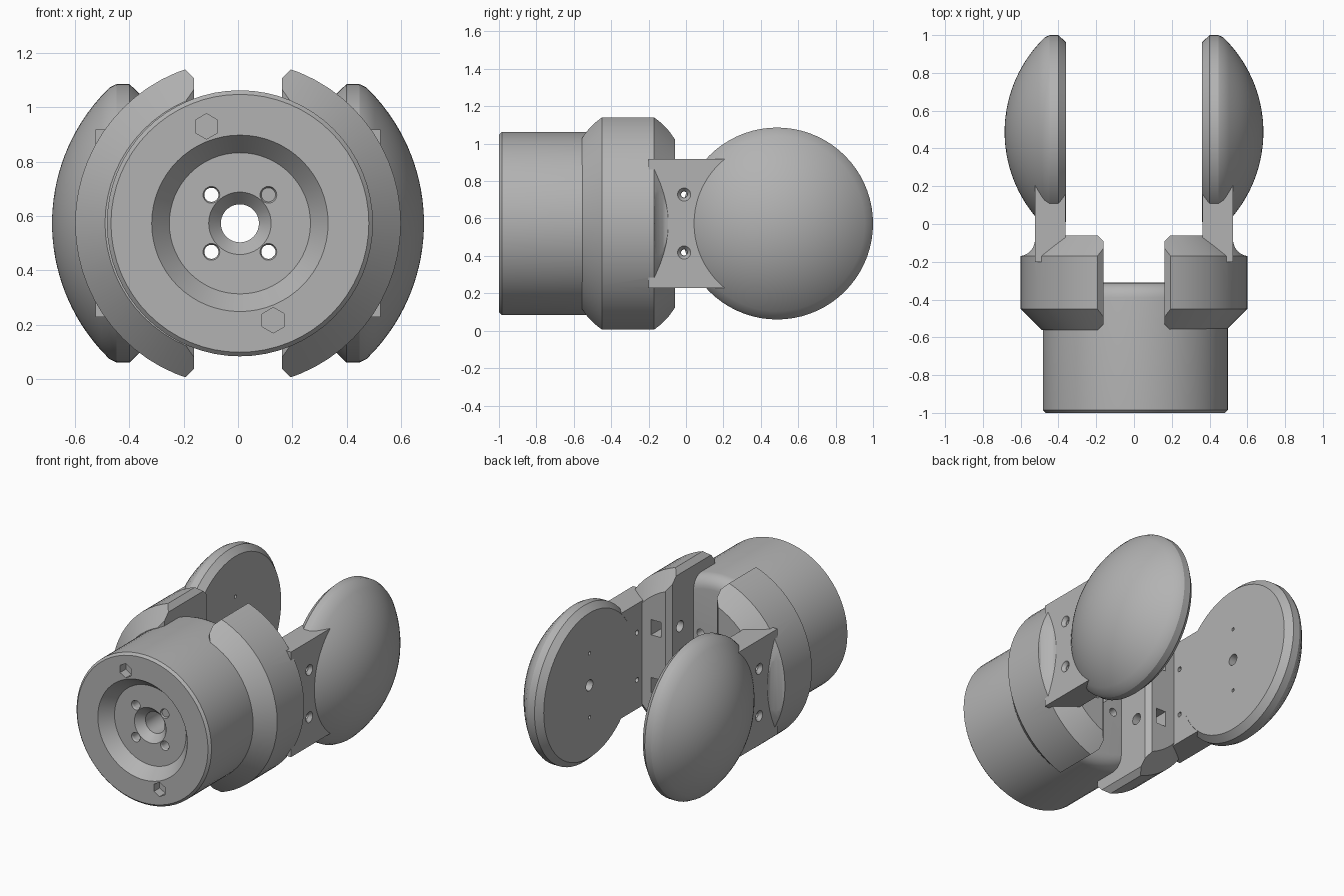
import bpy, bmesh
from math import pi, cos, sin, radians
from mathutils import Matrix, Vector

if "Cube" in bpy.data.objects:
    bpy.data.objects.remove(bpy.data.objects["Cube"])

CZ = 0.573      # height of the main axis
DISC_Y = 0.487  # centre of the gripping discs
TURN = {"X": Matrix.Rotation(pi / 2, 4, "Y"),
        "Y": Matrix.Rotation(-pi / 2, 4, "X"),
        "Z": Matrix()}

grey = bpy.data.materials.new("plain grey")
grey.use_nodes = True
grey.diffuse_color = (0.45, 0.45, 0.45, 1)
grey.node_tree.nodes["Principled BSDF"].inputs["Base Color"].default_value = (0.45, 0.45, 0.45, 1)


def finish(name, bm):
    bmesh.ops.remove_doubles(bm, verts=bm.verts, dist=1e-5)
    bmesh.ops.recalc_face_normals(bm, faces=bm.faces)
    mesh = bpy.data.meshes.new(name)
    bm.to_mesh(mesh)
    bm.free()
    mesh.materials.append(grey)
    obj = bpy.data.objects.new(name, mesh)
    bpy.context.collection.objects.link(obj)
    return obj


def lathe(name, profile, axis, centre, steps, closed=False):
    """Turn (radius, distance) points round an axis."""
    bm = bmesh.new()
    place = Matrix.Translation(centre) @ TURN[axis]
    rings = []
    for i in range(steps):
        a = 2 * pi * i / steps
        rings.append([bm.verts.new(place @ Vector((r * cos(a), r * sin(a), d))) for r, d in profile])
    count = len(profile)
    for i in range(steps):
        one, two = rings[i], rings[(i + 1) % steps]
        for j in range(count if closed else count - 1):
            k = (j + 1) % count
            bm.faces.new((one[j], one[k], two[k], two[j]))
    bmesh.ops.dissolve_degenerate(bm, dist=1e-6, edges=bm.edges)
    return finish(name, bm)


def rod(axis, centre, r1, r2, length, sides=24):
    bm = bmesh.new()
    bmesh.ops.create_cone(bm, cap_ends=True, segments=sides, radius1=r1, radius2=r2, depth=length,
                          matrix=Matrix.Translation(centre) @ TURN[axis])
    return finish("cutter", bm)


def prism(name, points, low, high, upright=True):
    """Extrude an outline along z, or along y if not upright."""
    bm = bmesh.new()
    put = (lambda a, b, c: (a, b, c)) if upright else (lambda a, b, c: (a, c, b))
    ends = [[bm.verts.new(put(a, b, c)) for a, b in points] for c in (low, high)]
    bm.faces.new(ends[0])
    bm.faces.new(ends[1])
    for i in range(len(points)):
        k = (i + 1) % len(points)
        bm.faces.new((ends[0][i], ends[0][k], ends[1][k], ends[1][i]))
    return finish(name, bm)


def box(name, x, y, z):
    return prism(name, [(x[0], y[0]), (x[1], y[0]), (x[1], y[1]), (x[0], y[1])], *z)


def combine(obj, others, operation):
    for other in others:
        mod = obj.modifiers.new("cut", "BOOLEAN")
        mod.operation, mod.solver, mod.object = operation, "EXACT", other
        graph = bpy.context.evaluated_depsgraph_get()
        mesh = bpy.data.meshes.new_from_object(obj.evaluated_get(graph))
        obj.modifiers.clear()
        obj.data = mesh
        bpy.data.objects.remove(other)


def smooth(obj):
    bpy.ops.object.select_all(action="DESELECT")
    obj.select_set(True)
    bpy.context.view_layer.objects.active = obj
    bpy.ops.object.shade_smooth_by_angle(angle=radians(25))


def mirrored(obj, name):
    bm = bmesh.new()
    bm.from_mesh(obj.data)
    bmesh.ops.scale(bm, vec=(-1, 1, 1), verts=bm.verts)
    smooth(finish(name, bm))


# Main body: turned sleeve with conical recess, rounded rear and central bore
BX = 0.007
rear = [(0.41 + 0.08 * cos(a * pi / 12), -0.39 + 0.08 * sin(a * pi / 12)) for a in range(7)]
body = lathe("main_body", [(0.07, -0.87), (0.115, -0.92), (0.26, -0.92), (0.325, -1), (0.475, -1),
                           (0.49, -0.985)] + rear + [(0.07, -0.31)], "Y", (BX, 0, CZ), 64, True)
holes = []
for sx in (-1, 1):
    # bolt holes and hexagonal sockets
    for sz in (-1, 1):
        spot = (BX + sx * 0.105, -0.6, CZ + sz * 0.105)
        holes.append(rod("Y", spot, 0.026, 0.026, 1))
        holes.append(rod("Y", (spot[0], -0.92, spot[2]), 0.036, 0.026, 0.02))
    holes.append(rod("Y", (BX + sx * 0.123, -0.98, CZ - sx * 0.357), 0.047, 0.047, 0.08, 6))
combine(body, holes, "DIFFERENCE")
smooth(body)

# Jaw: a slice of a chamfered drum
IN = 0.162
jaw = lathe("left_jaw", [(0, -0.56), (0.49, -0.56), (0.6, -0.45), (0.6, -0.17), (0.49, -0.06), (0, -0.06)],
            "Y", (0, 0, CZ), 64)
slab = prism("slab", [(IN, -0.53), (IN + 0.03, -0.56), (1, -0.56), (1, -0.06), (IN + 0.03, -0.06), (IN, -0.09)],
             -1, 2)
wedge = prism("wedge", [(IN, CZ - 0.535), (IN + 0.1, CZ - 0.635), (1, CZ - 0.635),
                        (1, CZ + 0.635), (IN + 0.1, CZ + 0.635), (IN, CZ + 0.535)], -1, 1, False)
combine(jaw, [slab, wedge], "INTERSECT")
# hollow sweep behind the drum, then the arm that carries the disc
combine(jaw, [rod("Z", (0.61, -0.085, CZ), 0.085, 0.085, 0.69, 40)], "DIFFERENCE")
combine(jaw, [box("arm", (0.362, 0.525), (-0.2, 0.22), (CZ - 0.345, CZ + 0.345))], "UNION")
holes = []
for s in (-1, 1):
    holes.append(rod("X", (0.45, -0.01, CZ + s * 0.155), 0.016, 0.016, 0.3))
    holes.append(rod("X", (0.515, -0.01, CZ + s * 0.155), 0.018, 0.036, 0.022))
    holes.append(rod("X", (IN, -0.17, CZ + s * 0.19), 0.036, 0.036, 0.2))
    z = CZ + s * 0.19
    holes.append(box("pocket", (0.225, 0.295), (-0.2, 0), (z - 0.05, z + 0.05)))
combine(jaw, holes, "DIFFERENCE")
smooth(jaw)
mirrored(jaw, "right_jaw")

# Gripping disc: flat inside, domed outside
R = 0.697
dome = [(0.5 * (1 - t / 16), 0.0) for t in range(17)]
dome = [(r, 0.685 - R + (R * R - r * r) ** 0.5) for r, _ in dome]
disc = lathe("left_disc", [(0, 0.36), (0.475, 0.36), (0.513, 0.4), (0.513, 0.447)] + dome,
             "X", (0, DISC_Y, CZ), 72)
holes = [rod("X", (0.38, DISC_Y, CZ), 0.036, 0.036, 0.2)]
for s in (-1, 1):
    holes.append(rod("X", (0.38, DISC_Y, CZ + s * 0.21), 0.011, 0.011, 0.1, 12))
combine(disc, holes, "DIFFERENCE")
smooth(disc)
mirrored(disc, "right_disc")
